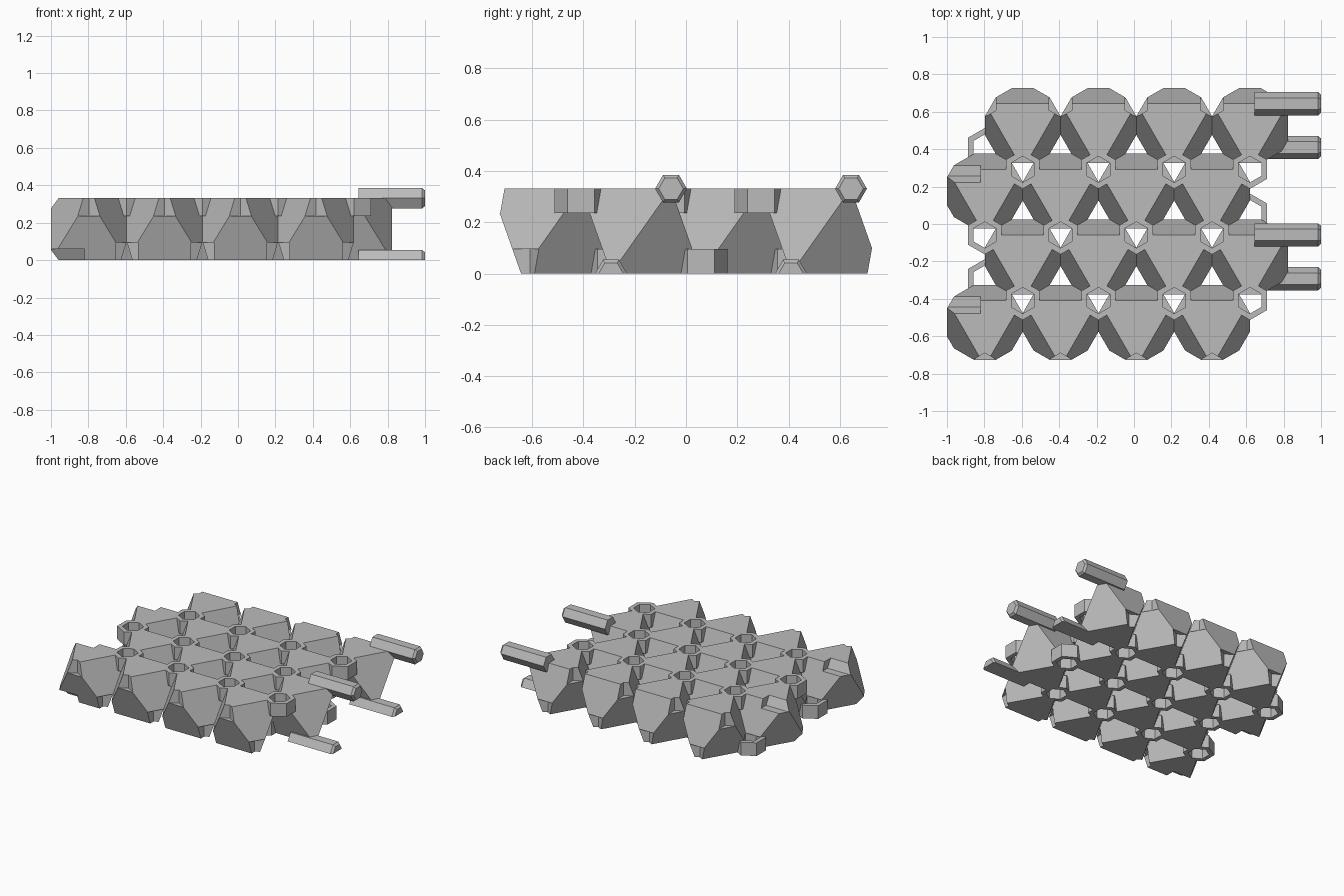
import bpy, bmesh
from math import sin, cos, pi, sqrt
from mathutils import Vector

if "Cube" in bpy.data.objects:
    bpy.data.objects.remove(bpy.data.objects["Cube"])

A = 0.405                  # block edge length
H = A * sqrt(2 / 3)        # layer height
RAD = A / sqrt(3)          # centre to corner, in plan
PITCH = A * sqrt(3) / 2    # distance between rows
DEPTH = 0.095              # depth of rings and corner holes
HOLE, RING, PIN, SOCKET = 0.07, 0.104, 0.062, 0.07

grey = bpy.data.materials.new("plain grey")
grey.use_nodes = True
grey.diffuse_color = (0.5, 0.5, 0.5, 1)
grey.node_tree.nodes["Principled BSDF"].inputs["Base Color"].default_value = (0.5, 0.5, 0.5, 1)


def make_object(name, bm):
    bmesh.ops.recalc_face_normals(bm, faces=bm.faces)
    mesh = bpy.data.meshes.new(name)
    bm.to_mesh(mesh)
    bm.free()
    mesh.materials.append(grey)
    obj = bpy.data.objects.new(name, mesh)
    bpy.context.collection.objects.link(obj)
    return obj


def loft(bm, loops, closed=False):
    """Skin a list of point loops; cap the ends, or join them if closed."""
    rows = [[bm.verts.new(p) for p in loop] for loop in loops]
    pairs = list(zip(rows, rows[1:] + rows[:1]))
    for a, b in pairs if closed else pairs[:-1]:
        for i in range(len(a)):
            j = (i + 1) % len(a)
            bm.faces.new((a[i], a[j], b[j], b[i]))
    if not closed:
        bm.faces.new(rows[0])
        bm.faces.new(rows[-1])


def hex_up(x, y, z, r):
    return [(x + r * sin(i * pi / 3), y + r * cos(i * pi / 3), z) for i in range(6)]


def hex_side(x, y, z, r):
    return [(x, y + r * cos(i * pi / 3), z + r * sin(i * pi / 3)) for i in range(6)]


def corner(cx, cy, degrees, z):
    t = degrees * pi / 180
    return Vector((cx + RAD * cos(t), cy + RAD * sin(t), z))


def carve(obj, cutter):
    """Apply a boolean difference to the object's mesh."""
    mod = obj.modifiers.new("carve", 'BOOLEAN')
    mod.operation = 'DIFFERENCE'
    mod.solver = 'EXACT'
    mod.object = cutter
    bpy.context.view_layer.update()
    graph = bpy.context.evaluated_depsgraph_get()
    mesh = bpy.data.meshes.new_from_object(obj.evaluated_get(graph))
    obj.modifiers.clear()
    obj.data = mesh


# Lay out the blocks and sort their corners into holes, sockets, pins and rings
blocks, holes, sockets, pins, rings = [], {}, [], [], []
for row in range(4):
    for col in range(4):
        cx = -1 + A / 2 + col * A + (row % 2) * A / 2
        cy = (row - 1.5) * PITCH
        top = [corner(cx, cy, d, H) for d in (30, 150, 270)]
        low = [corner(cx, cy, d, 0) for d in (90, 210, 330)]
        blocks.append((top, low))
        for v in top + low:
            if v.x < -0.95:
                sockets.append(v)
            elif v.x > 0.75:
                pins.append(v)
            else:
                holes[(round(v.x, 3), round(v.y, 3), round(v.z, 3))] = v
        if row > 0:
            rings.append(top[2])
        if row < 3:
            rings.append(low[0])

# Cutter for the corner holes and the side sockets
bm = bmesh.new()
for v in holes.values():
    z0, z1 = (H - DEPTH, H + 0.1) if v.z > 0.1 else (-0.1, DEPTH)
    loft(bm, [hex_up(v.x, v.y, z0, HOLE), hex_up(v.x, v.y, z1, HOLE)])
for v in sockets:
    loft(bm, [hex_side(x, v.y, v.z, SOCKET) for x in (-1.1, -0.82)])
cutter = make_object("hole_cutter", bm)
cutter.hide_render = True

# Octahedral blocks with carved corners
for n, (top, low) in enumerate(blocks):
    bm = bmesh.new()
    for v in top + low:
        bm.verts.new(v)
    bmesh.ops.convex_hull(bm, input=bm.verts)
    bmesh.ops.dissolve_limit(bm, angle_limit=0.01, verts=bm.verts, edges=bm.edges)
    carve(make_object(f"block_{n + 1}", bm), cutter)
bpy.data.objects.remove(cutter)

# Hexagonal rings joining neighbouring blocks
for n, v in enumerate(rings):
    z0, z1 = (H - DEPTH, H) if v.z > 0.1 else (0, DEPTH)
    bm = bmesh.new()
    loft(bm, [hex_up(v.x, v.y, z, r) for z, r in
              ((z0, RING), (z1, RING), (z1, HOLE), (z0, HOLE))], closed=True)
    make_object(f"ring_{n + 1}", bm)

# Side pins with chamfered ends; the low ones are cut flat at the base
for n, v in enumerate(pins):
    bm = bmesh.new()
    loft(bm, [hex_side(x, v.y, v.z, r) for x, r in
              ((0.645, PIN), (0.985, PIN), (1.0, PIN - 0.014))])
    if v.z < 0.1:
        cut = bmesh.ops.bisect_plane(bm, geom=bm.verts[:] + bm.edges[:] + bm.faces[:],
                                     plane_co=(0, 0, 0), plane_no=(0, 0, 1),
                                     clear_inner=True)
        bmesh.ops.holes_fill(bm, edges=[e for e in bm.edges if e.is_boundary])
    make_object(f"pin_{n + 1}", bm)
